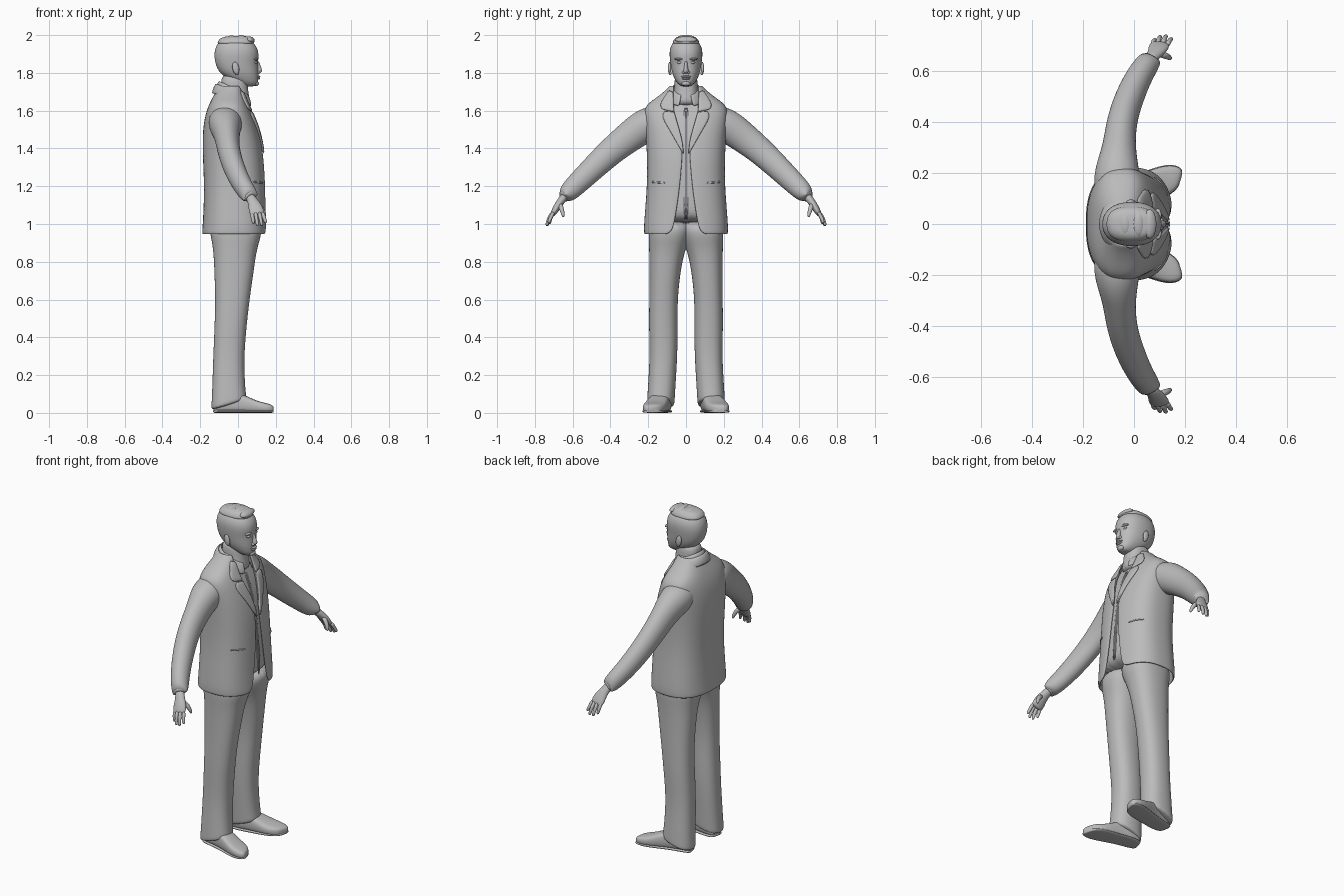
import bpy, bmesh, math
from mathutils import Vector

grey = bpy.data.materials.new("plain grey")
grey.diffuse_color = (0.5, 0.5, 0.5, 1)


def finish(name, bm, mirror=False, sub=2, thick=0, offset=-1):
    bmesh.ops.recalc_face_normals(bm, faces=bm.faces)
    me = bpy.data.meshes.new(name)
    bm.to_mesh(me)
    bm.free()
    me.materials.append(grey)
    ob = bpy.data.objects.new(name, me)
    bpy.context.collection.objects.link(ob)
    for p in me.polygons:
        p.use_smooth = True
    if thick:
        m = ob.modifiers.new("thickness", 'SOLIDIFY')
        m.thickness, m.offset = thick, offset
    if sub:
        m = ob.modifiers.new("smooth", 'SUBSURF')
        m.levels = m.render_levels = sub
    if mirror:
        m = ob.modifiers.new("mirror", 'MIRROR')
        m.use_axis = (False, True, False)
        m.use_mirror_merge = False
    return ob


def loft(name, rings, closed=True, caps=True, **kw):
    """Skin a list of point rings."""
    bm = bmesh.new()
    vs = [[bm.verts.new(p) for p in r] for r in rings]
    n = len(vs[0])
    for a, b in zip(vs, vs[1:]):
        for i in range(n if closed else n - 1):
            j = (i + 1) % n
            bm.faces.new((a[i], a[j], b[j], b[i]))
    if closed and caps:
        bm.faces.new(vs[0])
        bm.faces.new(vs[-1])
    return finish(name, bm, **kw)


def spow(v, p):
    return math.copysign(abs(v) ** p, v)


def oval(z, x0, x1, y0, y1, p=0.85, n=20, slope=0.0, t0=0.0):
    """Horizontal rounded section; t0 leaves a gap at the front."""
    out = []
    for i in range(n):
        t = 2 * math.pi * i / n if not t0 else t0 + (2 * math.pi - 2 * t0) * i / (n - 1)
        x = (x0 + x1) / 2 + (x1 - x0) / 2 * spow(math.cos(t), p)
        y = (y0 + y1) / 2 + (y1 - y0) / 2 * spow(math.sin(t), p)
        out.append((x, y, z + slope * x))
    return out


def tube(name, path, n=12, **kw):
    """Skin along a path of (x, y, z, radius across, radius up)."""
    pts = [Vector(q[:3]) for q in path]
    rings = []
    for i, q in enumerate(path):
        d = (pts[min(i + 1, len(pts) - 1)] - pts[max(i - 1, 0)]).normalized()
        u = Vector((1, 0, 0))
        u = (u - d * u.dot(d)).normalized()
        v = d.cross(u)
        rings.append([pts[i] + u * q[3] * math.cos(2 * math.pi * k / n)
                      + v * q[4] * math.sin(2 * math.pi * k / n) for k in range(n)])
    return loft(name, rings, **kw)


def ball(name, c, r, tilt=0, mirror=False):
    bm = bmesh.new()
    bmesh.ops.create_uvsphere(bm, u_segments=16, v_segments=10, radius=1)
    ca, sa = math.cos(tilt), math.sin(tilt)
    for v in bm.verts:
        x, y, z = (v.co[i] * r[i] for i in range(3))
        v.co = (c[0] + ca * x + sa * z, c[1] + y, c[2] - sa * x + ca * z)
    return finish(name, bm, mirror, 0)


# Jacket sections: height, back, front, half width, half opening
J = [(.945, -.19, .155, .222, .10), (.965, -.19, .155, .223, .075), (1.0, -.187, .153, .223, .062),
     (1.1, -.182, .149, .215, .045), (1.2, -.18, .146, .208, .032), (1.3, -.184, .141, .206, .022),
     (1.4, -.188, .131, .209, .016), (1.5, -.187, .11, .216, .036), (1.58, -.173, .08, .225, .058),
     (1.63, -.155, .055, .215, .068), (1.67, -.135, .04, .155, .07), (1.71, -.112, .03, .105, .068),
     (1.735, -.098, .022, .085, .066)]
P = 0.78


def front_x(y, z):
    """Front of the jacket at a given width and height."""
    k = next((i for i in range(len(J) - 2) if z < J[i + 1][0]), len(J) - 2)
    f = (z - J[k][0]) / (J[k + 1][0] - J[k][0])
    x0, x1, b = (J[k][i] + f * (J[k + 1][i] - J[k][i]) for i in (1, 2, 3))
    s = min(abs(y) / b, .99)
    return (x0 + x1) / 2 + (x1 - x0) / 2 * (1 - s ** (2 / P)) ** (P / 2)


loft("jacket_body", [oval(z, a, b, -w, w, P, 32, 0, math.asin((o / w) ** (1 / P)))
                     for z, a, b, w, o in J], closed=False, thick=.012)

# Shirt inside the jacket
loft("shirt", [oval(z, a + .015, b - .014, -w + .02, w - .02, P, 24)
               for z, a, b, w, o in J if z > .99])

# Sleeves
tube("sleeve", [(-.07, .10, 1.555, .08, .07), (-.067, .17, 1.54, .095, .093), (-.065, .235, 1.51, .083, .092),
                (-.058, .30, 1.462, .066, .083), (-.05, .40, 1.383, .06, .074), (-.018, .50, 1.287, .058, .066),
                (.025, .59, 1.2, .052, .058), (.068, .65, 1.14, .046, .05), (.07, .653, 1.137, .036, .04),
                (.05, .63, 1.16, .03, .03)], n=16, mirror=True)

# Hands
tube("palm", [(.055, .635, 1.155, .026, .024), (.078, .662, 1.122, .027, .021), (.093, .685, 1.087, .04, .02),
              (.101, .703, 1.055, .041, .016), (.104, .708, 1.046, .03, .01)], mirror=True)
for i, (bx, by, tx, ty, tz) in enumerate([(.073, .7, .082, .722, 1.0), (.092, .704, .103, .735, .988),
                                          (.112, .704, .126, .737, .99), (.13, .699, .147, .726, 1.004)]):
    tube("finger_%d" % (i + 1), [(bx, by, 1.066, .012, .012), ((bx + tx) / 2, (by + ty) / 2 + .007, 1.03, .0105, .0105),
                                 (tx, ty, tz + .006, .009, .009), (tx + .001, ty, tz, .005, .005)],
         n=8, sub=1, mirror=True)
tube("thumb", [(.098, .668, 1.105, .016, .016), (.125, .66, 1.085, .014, .014),
               (.14, .652, 1.055, .011, .011), (.143, .648, 1.036, .007, .007)], n=8, sub=1, mirror=True)


# Strips laid on the jacket front: lapels, collar points, pocket welts
def strip(name, pairs, lift, thick, cols=4, sub=1):
    rows = []
    for (ya, za), (yb, zb) in pairs:
        row = []
        for k in range(cols + 1):
            f = k / cols
            y, z = ya + f * (yb - ya), za + f * (zb - za)
            row.append((front_x(y, z) + lift, y, z))
        rows.append(row)
    return loft(name, rows, closed=False, sub=sub, thick=thick, offset=0, mirror=True)


strip("lapel", [((.012, 1.37), (.018, 1.375)), ((.016, 1.43), (.055, 1.44)), ((.034, 1.5), (.095, 1.51)),
                ((.052, 1.56), (.133, 1.57)), ((.06, 1.595), (.112, 1.6))], .003, .012)
strip("jacket_collar", [((.06, 1.592), (.128, 1.606)), ((.064, 1.62), (.142, 1.632)),
                        ((.066, 1.66), (.118, 1.668)), ((.066, 1.7), (.09, 1.71))], .004, .012)
strip("pocket_welt", [((.11, 1.222), (.185, 1.228)), ((.11, 1.212), (.185, 1.218))], .001, .007, 6)
strip("shirt_placket", [((.0, 1.01), (.011, 1.01)), ((.0, 1.3), (.011, 1.3)),
                        ((.0, 1.5), (.011, 1.5)), ((.0, 1.62), (.011, 1.62))], -.011, .006, 2)


# Collars wrapped round the neck, dropping towards the front
def collar(name, gap, rows):
    rings = []
    for cx, rx, ry, z, drop in rows:
        ring = []
        for i in range(25):
            t = gap + (2 * math.pi - 2 * gap) * i / 24
            ring.append((cx + rx * math.cos(t), ry * math.sin(t), z - drop * (1 + math.cos(t)) / 2))
        rings.append(ring)
    return loft(name, rings, closed=False, thick=.008, offset=0, sub=1)


collar("shirt_collar", .35, [(-.022, .075, .066, 1.755, .07), (-.02, .085, .078, 1.75, .08),
                             (-.018, .098, .096, 1.712, .095)])
collar("jacket_collar_back", 1.1, [(-.028, .083, .083, 1.74, .06), (-.03, .093, .096, 1.735, .06),
                                   (-.033, .104, .118, 1.69, .04)])

# Trousers
L = [(.055, -.142, .045, .062, .206), (.07, -.142, .045, .06, .207), (.15, -.137, .037, .055, .202),
     (.3, -.132, .033, .045, .192), (.45, -.125, .045, .043, .197), (.6, -.121, .062, .045, .195),
     (.75, -.126, .084, .028, .194), (.83, -.13, .095, .012, .195), (.89, -.136, .108, -.008, .197),
     (.95, -.15, .128, -.03, .2), (1.02, -.15, .12, -.03, .19)]
loft("trouser_leg", [oval(z, a, b, c, d, .85, 20, .3 if z < .08 else .15 if z < .2 else 0)
                     for z, a, b, c, d in L], mirror=True)


# Shoes, toes turned slightly out
def shoe_ring(x, yc, w, z0, h):
    return [(x + .25 * (yc - .15) * spow(math.cos(t), .7), yc + w * spow(math.cos(t), .7),
             z0 + (h - z0) * (.5 + .5 * spow(math.sin(t), .6)))
            for t in (2 * math.pi * i / 16 for i in range(16))]


S = [(-.128, .118, .026, .08), (-.118, .119, .043, .1), (-.06, .124, .05, .11), (.0, .137, .052, .108),
     (.05, .15, .058, .088), (.1, .163, .063, .064), (.14, .172, .06, .054), (.17, .178, .046, .047),
     (.186, .181, .026, .036)]
loft("shoe", [shoe_ring(x, y, w, 0, h) for x, y, w, h in S], mirror=True)
loft("sole", [shoe_ring(x, y, w + .003, 0, .016) for x, y, w, h in S], mirror=True, sub=1)

# Neck and head
loft("neck", [oval(1.62, -.1, .07, -.08, .08), oval(1.68, -.095, .058, -.066, .066),
              oval(1.73, -.09, .052, -.061, .061), oval(1.8, -.09, .05, -.062, .062)])
H = [(1.728, .03, .085, .02), (1.735, .01, .098, .034), (1.75, -.02, .107, .05), (1.78, -.075, .109, .067),
     (1.81, -.105, .109, .077), (1.85, -.121, .105, .083), (1.89, -.127, .111, .088), (1.925, -.123, .106, .087),
     (1.955, -.11, .088, .075), (1.975, -.088, .06, .055), (1.985, -.05, .025, .025)]
loft("head", [oval(z, a, b, -w, w, .9, 24) for z, a, b, w in H])

# Face
loft("nose", [oval(1.797, .09, .113, -.014, .014, 1, 10), oval(1.802, .09, .125, -.017, .017, 1, 10),
              oval(1.814, .085, .131, -.014, .014, 1, 10), oval(1.838, .085, .119, -.009, .009, 1, 10),
              oval(1.866, .085, .112, -.009, .009, 1, 10)], sub=1)
ball("nostril", (.107, .013, 1.803), (.011, .008, .008), mirror=True)
ball("brow", (.094, .034, 1.873), (.014, .027, .007), mirror=True)
ball("eye", (.091, .033, 1.855), (.012, .014, .008), mirror=True)
ball("upper_lip", (.106, 0, 1.78), (.012, .026, .006))
ball("lower_lip", (.105, 0, 1.77), (.012, .022, .006))
ball("chin", (.095, 0, 1.744), (.016, .024, .014))
ball("ear", (-.012, .087, 1.825), (.018, .009, .033), -.2, True)
ball("ear_lobe", (-.006, .083, 1.799), (.01, .007, .011), 0, True)

# Hair: a low cap with swept tufts
loft("hair_cap", [oval(1.945, -.113, .09, -.075, .075, .8), oval(1.968, -.109, .085, -.07, .07, .8),
                  oval(1.985, -.092, .075, -.058, .058, .8), oval(1.996, -.06, .055, -.038, .038, .8)])
for i, (x, w, z) in enumerate([(.062, .058, 1.975), (.02, .052, 1.982), (-.03, .05, 1.98), (-.075, .042, 1.966)]):
    ball("hair_tuft_%d" % (i + 1), (x, 0, z), (.027, w, .018), .25)
